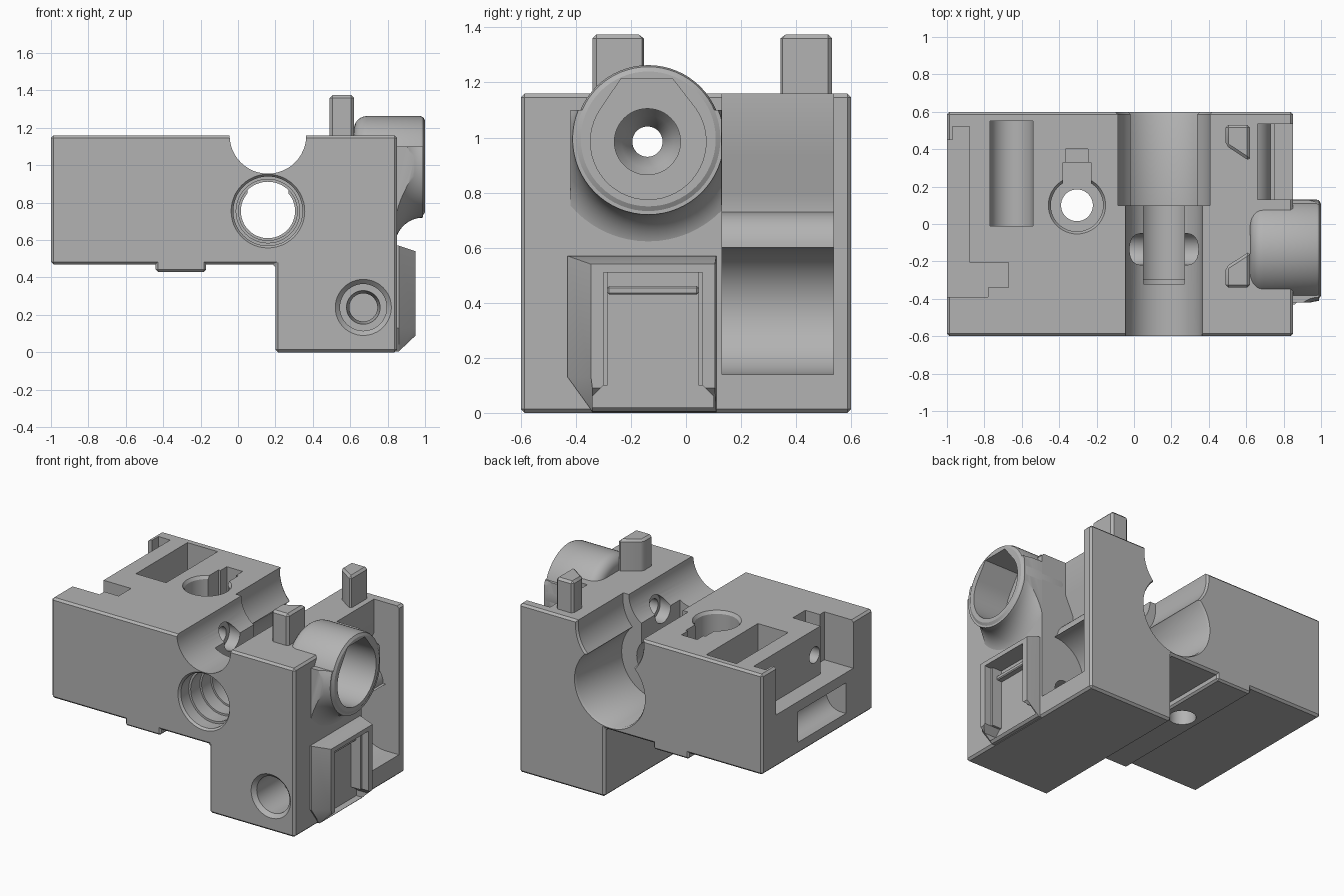
import bpy, bmesh, math
from mathutils import Vector

if "Cube" in bpy.data.objects:
    bpy.data.objects.remove(bpy.data.objects["Cube"])

grey = bpy.data.materials.new("plain grey")
grey.use_nodes = True
COLOUR = (0.45, 0.45, 0.45, 1)
grey.diffuse_color = COLOUR
grey.node_tree.nodes["Principled BSDF"].inputs["Base Color"].default_value = COLOUR


def place(axis, u, v, t):
    """Put a 2D point on the plane square to the axis at distance t."""
    return {"x": (t, u, v), "y": (u, t, v), "z": (u, v, t)}[axis]


def loft(name, axis, rings, bevel=0):
    """Skin a list of (t, outline) rings and cap both ends."""
    bm = bmesh.new()
    loops = [[bm.verts.new(place(axis, u, v, t)) for u, v in pts] for t, pts in rings]
    n = len(loops[0])
    for a, b in zip(loops, loops[1:]):
        for i in range(n):
            j = (i + 1) % n
            bm.faces.new((a[i], a[j], b[j], b[i]))
    bm.faces.new(loops[0])
    bm.faces.new(loops[-1])
    bmesh.ops.recalc_face_normals(bm, faces=bm.faces)
    if bevel:
        bmesh.ops.bevel(bm, geom=bm.edges[:], offset=bevel, segments=1, affect="EDGES")
    mesh = bpy.data.meshes.new(name)
    bm.to_mesh(mesh)
    bm.free()
    mesh.materials.append(grey)
    obj = bpy.data.objects.new(name, mesh)
    bpy.context.collection.objects.link(obj)
    return obj


def prism(name, axis, pts, a, b, bevel=0):
    return loft(name, axis, [(a, pts), (b, pts)], bevel)


def box(name, x, y, z, bevel=0):
    pts = [(x[0], y[0]), (x[1], y[0]), (x[1], y[1]), (x[0], y[1])]
    return prism(name, "z", pts, z[0], z[1], bevel)


def arc(cu, cv, r, a, b, n):
    angles = [math.radians(a + (b - a) * i / n) for i in range(n + 1)]
    return [(cu + r * math.cos(q), cv + r * math.sin(q)) for q in angles]


def lathe(name, axis, c, steps, n=48):
    """Round part along an axis from (t, radius) steps."""
    return loft(name, axis, [(t, arc(c[0], c[1], r, 0, 360, n)[:-1]) for t, r in steps])


def boolean(target, tool, op="DIFFERENCE"):
    mod = target.modifiers.new("cut", "BOOLEAN")
    mod.operation, mod.object, mod.solver = op, tool, "EXACT"
    bpy.context.view_layer.objects.active = target
    bpy.ops.object.modifier_apply(modifier=mod.name)


def carve(targets, *tools):
    for tool in tools:
        for target in targets:
            boolean(target, tool)
        bpy.data.objects.remove(tool)


# Main block with a deep leg on one side
outline = [(-1, .47), (.2, .47), (.2, 0), (.85, 0), (.85, 1.16), (-1, 1.16)]
body = prism("body", "y", outline, -.6, .6, .014)

# Pad under the overhang
pad = box("under_pad", (-.44, -.17), (-.6, .6), (.43, .5), .012)

# Top groove, stepped cross bore and the slot joining them
gx, bz = .16, .755
carve([body],
      lathe("groove", "y", (gx, 1.16), [(-.7, .205), (.2, .205)]),
      lathe("rear_groove", "y", (gx, 1.12), [(.1, .25), (.585, .25), (.62, .275)]),
      lathe("bore", "y", (gx, bz), [(-.61, .205), (-.585, .185), (-.5, .185), (-.5, .17),
            (-.4, .17), (-.4, .157), (-.3, .157), (-.3, .145), (.11, .145)]),
      lathe("rear_bore", "y", (gx, bz), [(.1, .26), (.585, .26), (.62, .28)]),
      box("slot", (.05, .27), (-.32, .15), (.78, 1.1)),
      lathe("rod_notch", "x", (-.135, .985), [(-.03, .085), (.35, .085)]))

# Open side pocket with a curved inner wall
pocket = [(1, 1.3), (.66, 1.3), (.66, .93), (.6, .8), (.6, .73)]
pocket += arc(.6, .6, .13, 80, 0, 8) + [(.75, .6)]
pocket += arc(.75, .37, .23, 95, 270, 20) + [(1, .14)]
carve([body], prism("pocket", "y", pocket, .13, .535))

# Hole in the front of the leg
carve([body], lathe("leg_hole", "y", (.67, .24), [(-.61, .16), (-.575, .125), (-.3, .125),
      (-.3, .09), (-.2, .075), (.3, .075)]))

# Top left pockets: counterbored hole, trough, and side cut-out
hx, hy = -.305, .1
carve([body, pad], lathe("drop_hole", "z", (hx, hy), [(.3, .085), (.85, .085)]))
carve([body],
      lathe("counterbore", "z", (hx, hy), [(.84, .14), (1.14, .14), (1.17, .16)]),
      box("hole_notch", (-.38, -.23), (.15, .33), (.84, 1.3)),
      box("hole_notch_end", (-.365, -.245), (.3, .4), (.95, 1.3)))
trough = [(-.54, 1.3), (-.77, 1.3)] + arc(-.655, .8, .115, 180, 360, 12)
carve([body],
      prism("trough", "y", trough, -.01, .55),
      box("side_cut", (-1.1, -.88), (-.39, .45), (.83, 1.3)),
      box("side_undercut", (-.97, -.88), (.4, .52), (.83, 1.3)),
      box("side_catch", (-.9, -.67), (-.34, -.205), (.83, 1.3)),
      box("side_catch_gap", (-.9, -.78), (-.39, -.3), (.83, 1.3)))
window = [(-1.1, .76), (-1.1, .55), (-.96, .55)] + arc(-.96, .66, .11, -80, 0, 6) + [(-.85, .76)]
carve([body], prism("side_window", "y", window, -.31, .21))

# Round rod socket with a rounded rim and flared root
by, sz = -.137, .995
boss_steps = [(.62 + .07 * (1 - math.cos(q)), .2 + .068 * math.sin(q))
              for q in [math.pi / 12 * i for i in range(7)]]
boss_steps += [(.975, .268), (.99, .262), (1, .245)]
boss = lathe("rod_socket", "x", (by, sz), boss_steps, 64)
flare_steps = [(.8, .425)] + [(.99 + r_x, .425 + r_y) for r_x, r_y in arc(0, 0, .15, 180, 270, 10)]
flare = lathe("socket_root", "x", (by, sz), flare_steps, 64)
keep = box("keep", (.75, 1.1), (-.42, .129), (.5, 1.1))
boolean(flare, keep, "INTERSECT")
bpy.data.objects.remove(keep)

# Keyed socket, countersink and long through hole
key = arc(by, .985, .21, 145, 395, 36) + [(-.05, 1.215), (-.235, 1.215)]
carve([body, boss, flare],
      prism("key", "x", key, .74, 1.1),
      lathe("rod_hole", "x", (-.14, .985), [(-.95, .055), (.55, .055), (.62, .095),
            (.66, .12), (.76, .12)]))

# Framed clip holder on the side of the leg
clip_rings = [(.8, [(-.43, .13), (-.34, 0), (.11, 0), (.11, .57), (-.43, .57)]),
              (.86, [(-.43, .13), (-.34, .005), (.11, .005), (.11, .57), (-.43, .57)]),
              (.95, [(-.345, .13), (-.34, .09), (.105, .09), (.105, .54), (-.345, .54)])]
clip = loft("clip_frame", "x", clip_rings)
mouth = [(-.34, .02), (.1, .02), (.1, .06), (.06, .1), (.06, .51), (-.3, .51), (-.3, .1), (-.34, .06)]
carve([body, clip], prism("clip_recess", "x", mouth, .83, 1.1))
box("clip_bar", (.82, .87), (-.285, .045), (.43, .46), .006)
for y in (-.293, .053):
    box("clip_rail", (.82, .9), (y - .008, y + .008), (.1, .51))

# Two wedge pegs on top, mirrored
wedge = [(.49, .53), (.49, .42), (.62, .335), (.62, .53)]
prism("rear_peg", "z", wedge, 1.1, 1.375, .015)
prism("front_peg", "z", [(x, .19 - y) for x, y in wedge], 1.1, 1.375, .015)

# Smooth the round walls, keep the edges sharp
bpy.ops.object.select_all(action="DESELECT")
for obj in bpy.context.scene.objects:
    if obj.type == "MESH" and grey.name in obj.data.materials:
        obj.select_set(True)
        bpy.context.view_layer.objects.active = obj
bpy.ops.object.shade_smooth_by_angle(angle=math.radians(30))
